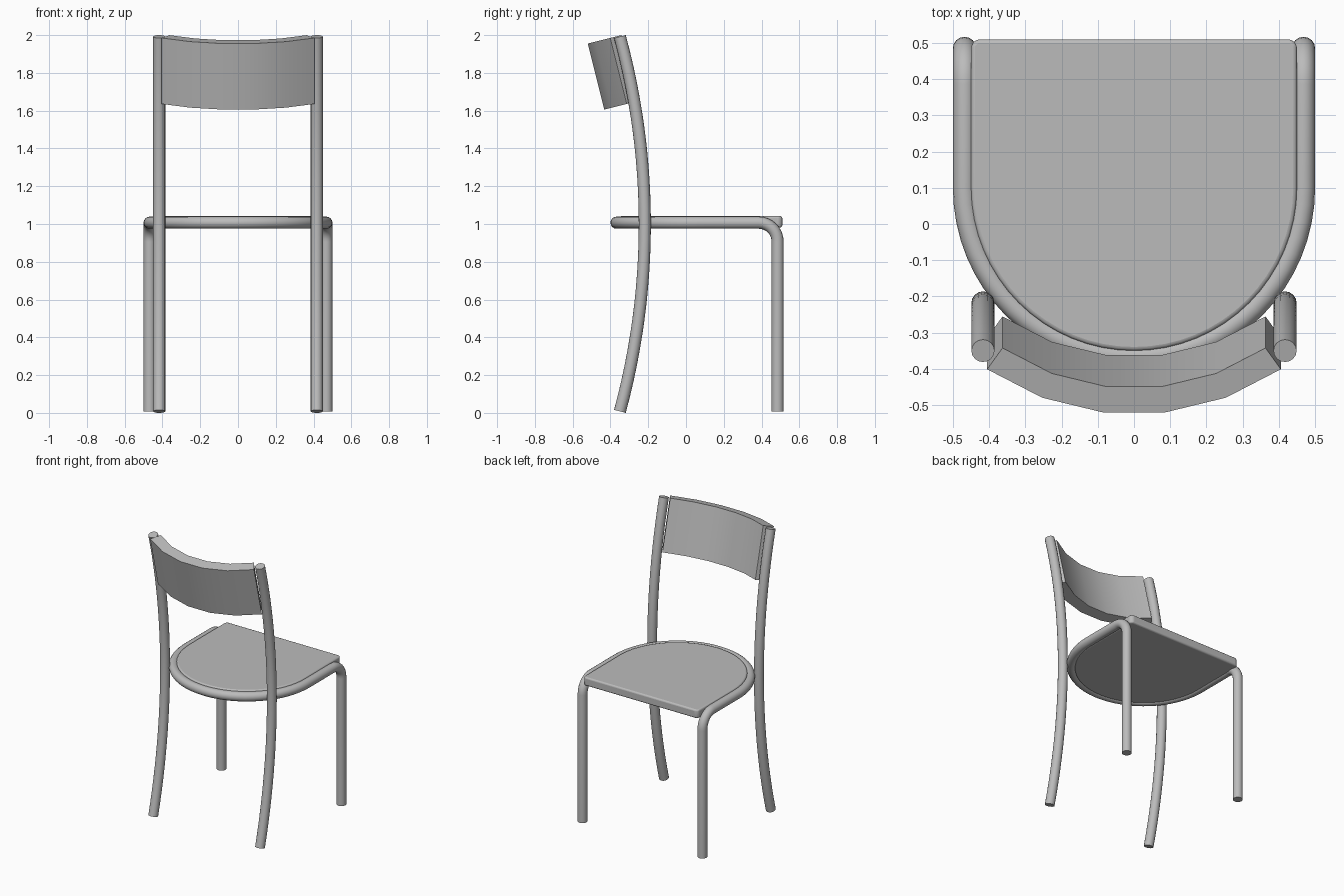
import bpy, bmesh
from math import sin, cos, pi, radians, asin
from mathutils import Vector

cube = bpy.data.objects.get("Cube")
if cube:
    bpy.data.objects.remove(cube, do_unlink=True)

GREY = (0.5, 0.5, 0.5, 1)
mat = bpy.data.materials.new("plain grey")
mat.use_nodes = True
mat.diffuse_color = GREY
mat.node_tree.nodes["Principled BSDF"].inputs["Base Color"].default_value = GREY

TUBE = 0.032    # tube radius
SIDE = 0.468    # half width of the seat frame
ARC_Y = 0.1     # centre of the round end of the seat


def arc(cx, cy, r, start, end, steps):
    angles = [start + (end - start) * i / steps for i in range(steps + 1)]
    return [(cx + r * cos(a), cy + r * sin(a)) for a in angles]


def finish(obj):
    bpy.ops.object.select_all(action="DESELECT")
    obj.select_set(True)
    bpy.context.view_layer.objects.active = obj
    if obj.type == "CURVE":
        bpy.ops.object.convert(target="MESH")
        obj = bpy.context.object
    obj.data.materials.clear()
    obj.data.materials.append(mat)
    bpy.ops.object.shade_smooth_by_angle(angle=radians(35))


def tube(name, points):
    curve = bpy.data.curves.new(name, "CURVE")
    curve.dimensions = "3D"
    curve.bevel_depth = TUBE
    curve.bevel_resolution = 6
    curve.use_fill_caps = True
    spline = curve.splines.new("POLY")
    spline.points.add(len(points) - 1)
    for p, co in zip(spline.points, points):
        p.co = (*co, 1)
    obj = bpy.data.objects.new(name, curve)
    bpy.context.collection.objects.link(obj)
    finish(obj)


def slab(name, outline, up, bevel=0):
    """Extrude a closed outline along a vector."""
    bm = bmesh.new()
    face = bm.faces.new([bm.verts.new(p) for p in outline])
    new = bmesh.ops.extrude_face_region(bm, geom=[face])["geom"]
    verts = [g for g in new if isinstance(g, bmesh.types.BMVert)]
    bmesh.ops.translate(bm, verts=verts, vec=up)
    bmesh.ops.recalc_face_normals(bm, faces=bm.faces)
    mesh = bpy.data.meshes.new(name)
    bm.to_mesh(mesh)
    bm.free()
    obj = bpy.data.objects.new(name, mesh)
    bpy.context.collection.objects.link(obj)
    if bevel:
        mod = obj.modifiers.new("soft edge", "BEVEL")
        mod.width = bevel
        mod.segments = 3
        mod.limit_method = "ANGLE"
        mod.angle_limit = radians(40)
    finish(obj)


# Seat frame and the two straight legs: one bent tube
LEG_Y, RAIL_Z, BEND = 0.485, 1.007, 0.1
bend = arc(LEG_Y - BEND, RAIL_Z - BEND, BEND, 0, pi / 2, 8)
leg = [(SIDE, LEG_Y, 0.008)] + [(SIDE, y, z) for y, z in bend]
round_end = [(x, y, RAIL_Z) for x, y in arc(0, ARC_Y, SIDE, 0, -pi, 32)]
other_leg = [(-x, y, z) for x, y, z in reversed(leg)]
tube("seat_frame_and_straight_legs", leg + round_end + other_leg)

# Seat panel
SEAT = 0.45
front = [(-SEAT, 0.495), (-SEAT + 0.015, 0.51), (SEAT - 0.015, 0.51), (SEAT, 0.495)]
outline = front + arc(0, ARC_Y, SEAT, 0, -pi, 32)
slab("seat", [(x, y, 0.982) for x, y in outline], Vector((0, 0, 0.06)), 0.013)

# Curved uprights carrying the backrest
HALF, SAG = 0.992, 0.132
R = (HALF ** 2 + SAG ** 2) / (2 * SAG)
swing = asin(HALF / R)
side_curve = arc(-0.218 - R, 1.0, R, -swing, swing, 24)
for side, x in (("left", 0.417), ("right", -0.417)):
    tube(side + "_upright", [(x, y, z) for y, z in side_curve])

# Backrest: faceted arc, leaning back
TILT = radians(14)
lean = Vector((0, -sin(TILT), cos(TILT)))
depth = Vector((0, cos(TILT), sin(TILT)))
base = Vector((0, -0.433, 1.606))
INNER, OUTER, SPREAD = 0.633, 0.707, radians(35)
a, b = -pi / 2 - SPREAD, -pi / 2 + SPREAD
section = arc(0, 0, OUTER, a, b, 5) + arc(0, 0, INNER, b, a, 5)
lowest = min(v for _, v in section)
slab("backrest",
     [base + Vector((u, 0, 0)) + depth * (v - lowest) for u, v in section],
     lean * 0.36)
